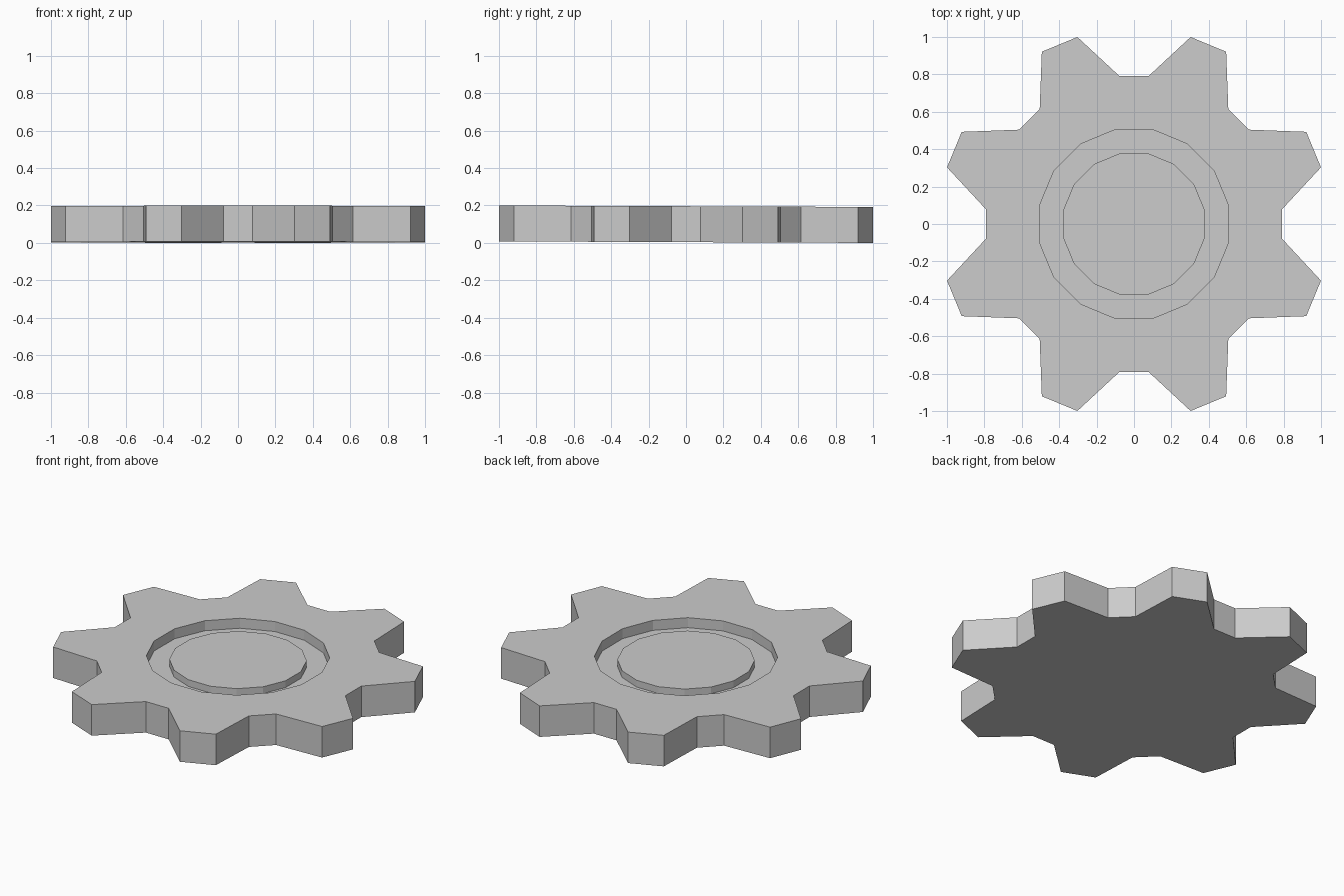
import bpy, bmesh
from math import sin, cos, pi, radians

if "Cube" in bpy.data.objects:
    bpy.data.objects.remove(bpy.data.objects["Cube"])

TILT = -0.004                      # the plate leans very slightly front to back
TOP, FLOOR, HUB, BASE = 0.196, 0.134, 0.176, 0.004


def ring(bm, points, z):
    return [bm.verts.new((x, y, z + TILT * y)) for x, y in points]


def circle(r, n=16):
    return [(r * cos((i - 0.5) * 2 * pi / n), r * sin((i - 0.5) * 2 * pi / n)) for i in range(n)]


def walls(bm, lower, upper):
    n = len(lower)
    for i in range(n):
        j = (i + 1) % n
        bm.faces.new((lower[i], lower[j], upper[j], upper[i]))


# Gear outline: alternating valleys and teeth, one flat edge per 22.5 degrees
outline = []
for i in range(16):
    r, half = (1.044, 5.65) if i % 2 else (0.794, 5.6)
    for s in (-1, 1):
        a = i * pi / 8 + s * radians(half)
        outline.append((r * cos(a), r * sin(a)))

bm = bmesh.new()

# Toothed rim and flat underside
bottom = ring(bm, outline, BASE)
top = ring(bm, outline, TOP)
bm.faces.new(bottom[::-1])
walls(bm, bottom, top)

# Top surface between the teeth and the round groove
lip = ring(bm, circle(0.514), TOP)
for i in range(16):
    j = (i + 1) % 16
    a, b, c = top[2 * i], top[2 * i + 1], top[2 * j]
    bm.faces.new((lip[i], a, b, lip[j]))
    bm.faces.new((lip[j], b, c))

# Groove walls, groove floor and raised hub disc
groove_out = ring(bm, circle(0.514), FLOOR)
groove_in = ring(bm, circle(0.385), FLOOR)
hub = ring(bm, circle(0.385), HUB)
walls(bm, lip, groove_out)
walls(bm, groove_out, groove_in)
walls(bm, groove_in, hub)
bm.faces.new(hub)

bmesh.ops.recalc_face_normals(bm, faces=bm.faces)
mesh = bpy.data.meshes.new("gear_plate")
bm.to_mesh(mesh)
bm.free()
bpy.context.collection.objects.link(bpy.data.objects.new("gear_plate", mesh))
